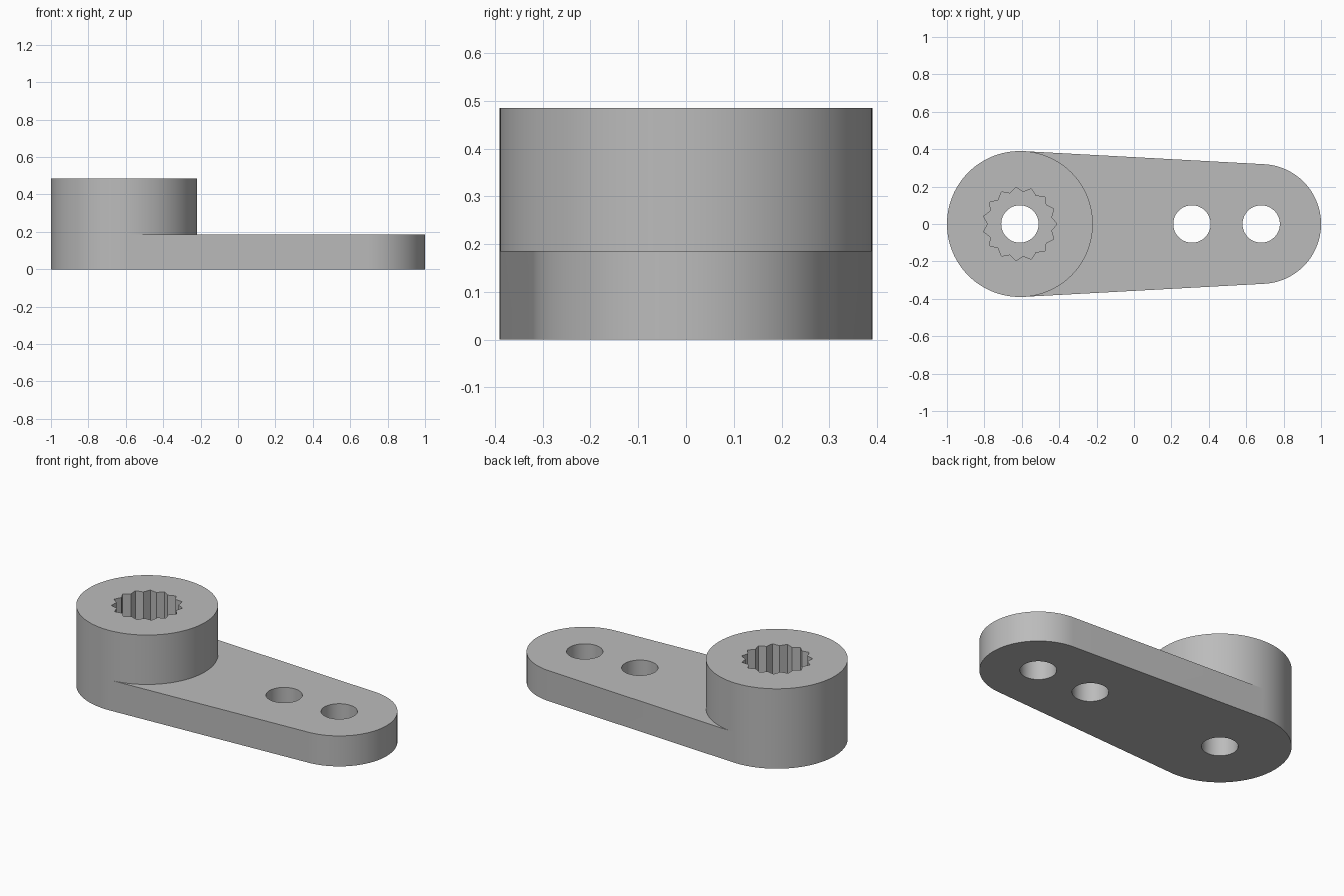
import bpy, bmesh
from math import sin, cos, pi, acos, radians

if "Cube" in bpy.data.objects:
    bpy.data.objects.remove(bpy.data.objects["Cube"], do_unlink=True)

# Main dimensions
HUB_X, HUB_R, HUB_H = -0.61, 0.39, 0.485
TIP_X, TIP_R, PLATE_H = 0.68, 0.32, 0.185
HOLE_R, TEETH = 0.1, 15
TOOTH_OUT, TOOTH_IN = 0.198, 0.172
FLOOR_Z = 0.185

bm = bmesh.new()


def arc(cx, r, a0, a1, n):
    """Points from angle a0 to a1, both ends included."""
    return [(cx + r * cos(a0 + (a1 - a0) * i / n),
             r * sin(a0 + (a1 - a0) * i / n)) for i in range(n + 1)]


def ring(points, z):
    return [bm.verts.new((x, y, z)) for x, y in points]


def wall(low, high):
    """Closed band of quads between two matching rings."""
    for i in range(len(low)):
        j = (i + 1) % len(low)
        bm.faces.new((low[i], low[j], high[j], high[i]))


def cap(*loops):
    """Flat face bounded by an outer loop and any hole loops."""
    edges = []
    for loop in loops:
        for a, b in zip(loop, loop[1:] + loop[:1]):
            edges.append(bm.edges.get((a, b)) or bm.edges.new((a, b)))
    bmesh.ops.triangle_fill(bm, edges=edges, use_beauty=True, normal=(0, 0, 1))


# Outline arcs: outer hub side, inner hub side and rounded tip
t = acos((HUB_R - TIP_R) / (TIP_X - HUB_X))
outer = arc(HUB_X, HUB_R, t, 2 * pi - t, 64)
inner = arc(HUB_X, HUB_R, -t, t, 64)[1:-1]
tip = arc(TIP_X, TIP_R, -t, t, 64)

base = ring(outer + tip, 0)
hub_mid, tip_mid = ring(outer, PLATE_H), ring(tip, PLATE_H)
inner_mid = ring(inner, PLATE_H)
hub_top = ring(outer + inner, HUB_H)

# Plate side and hub side
wall(base, hub_mid + tip_mid)
wall(hub_mid + inner_mid, hub_top)

# Round through holes
circles = [arc(x, HOLE_R, 0, 2 * pi, 48)[:-1] for x in (HUB_X, 0.31, TIP_X)]
low = [ring(c, 0) for c in circles]
high = [ring(c, z) for c, z in zip(circles, (FLOOR_Z, PLATE_H, PLATE_H))]
for a, b in zip(low, high):
    wall(a, b)

# Toothed socket
spline = []
for i in range(2 * TEETH):
    r = TOOTH_IN if i % 2 else TOOTH_OUT
    spline.append((HUB_X + r * cos(pi * i / TEETH), r * sin(pi * i / TEETH)))
socket_low, socket_top = ring(spline, FLOOR_Z), ring(spline, HUB_H)
wall(socket_low, socket_top)

# Flat faces
cap(base, *low)
cap([hub_mid[-1]] + tip_mid + [hub_mid[0]] + inner_mid[::-1], *high[1:])
cap(hub_top, socket_top)
cap(socket_low, high[0])

bmesh.ops.recalc_face_normals(bm, faces=bm.faces)
mesh = bpy.data.meshes.new("lever_arm")
bm.to_mesh(mesh)
bm.free()
arm = bpy.data.objects.new("lever_arm", mesh)
bpy.context.collection.objects.link(arm)

# Plain grey material
grey = bpy.data.materials.new("grey")
grey.use_nodes = True
grey.diffuse_color = (0.5, 0.5, 0.5, 1)
grey.node_tree.nodes["Principled BSDF"].inputs["Base Color"].default_value = (0.5, 0.5, 0.5, 1)
mesh.materials.append(grey)

# Smooth round walls, crisp edges
bpy.ops.object.select_all(action="DESELECT")
arm.select_set(True)
bpy.context.view_layer.objects.active = arm
bpy.ops.object.shade_smooth_by_angle(angle=radians(25))
